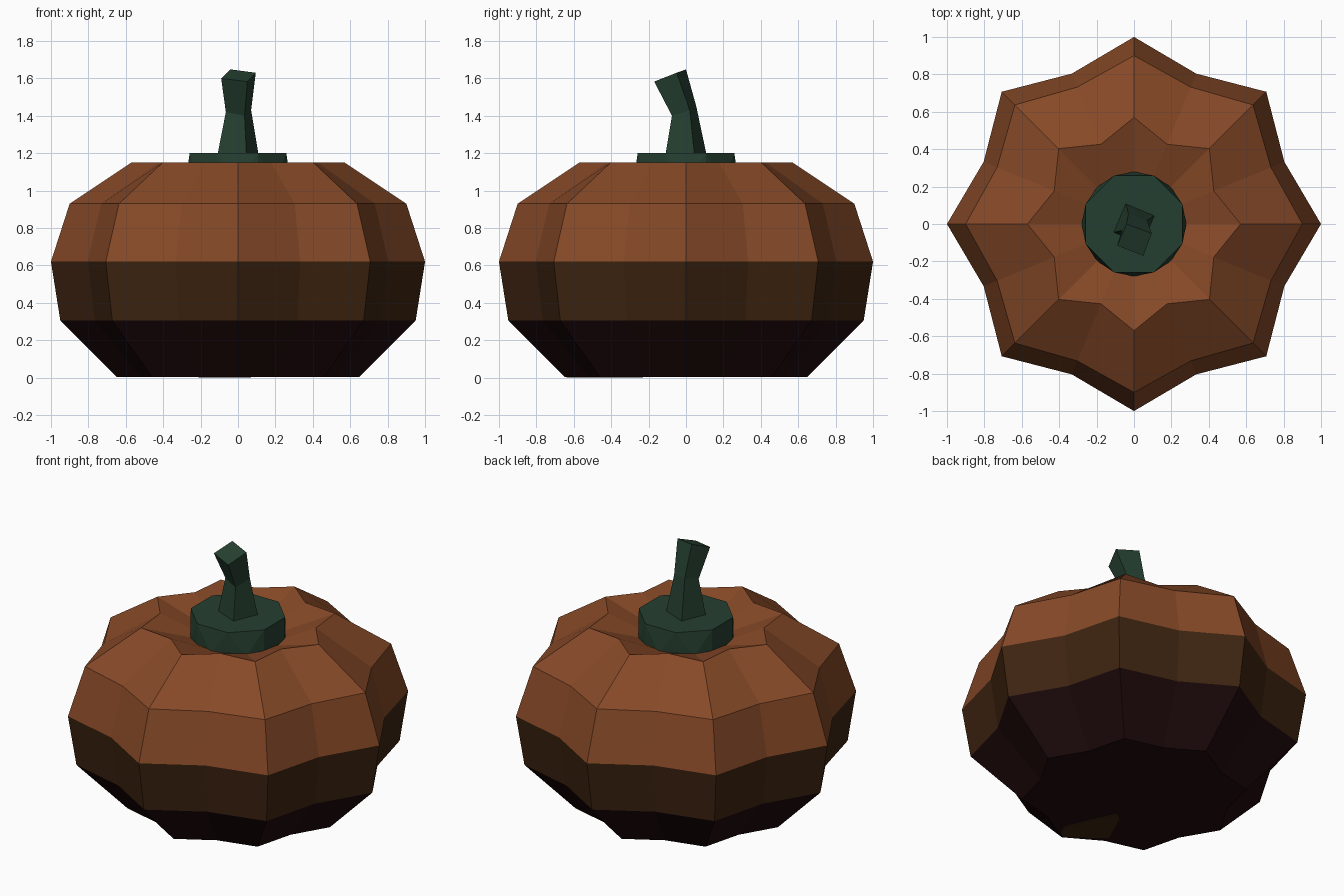
import bpy, bmesh, math
from mathutils import Vector

if "Cube" in bpy.data.objects:
    bpy.data.objects.remove(bpy.data.objects["Cube"])


def srgb(r, g, b):
    def lin(c):
        c /= 255
        return c / 12.92 if c <= 0.04045 else ((c + 0.055) / 1.055) ** 2.4
    return (lin(r), lin(g), lin(b), 1)


def material(name, rgb):
    m = bpy.data.materials.new(name)
    m.diffuse_color = srgb(*rgb)
    m.use_nodes = True
    m.node_tree.nodes["Principled BSDF"].inputs["Base Color"].default_value = m.diffuse_color
    return m


orange = material("burnt_orange", (134, 73, 39))
brown = material("dark_brown", (62, 36, 16))
black = material("blackish_red", (31, 10, 12))
green = material("dark_green", (37, 63, 48))


def finish(name, bm, mats):
    bmesh.ops.recalc_face_normals(bm, faces=bm.faces[:])
    mesh = bpy.data.meshes.new(name)
    bm.to_mesh(mesh)
    bm.free()
    for m in mats:
        mesh.materials.append(m)
    ob = bpy.data.objects.new(name, mesh)
    bpy.context.collection.objects.link(ob)
    return ob


def loft(rings):
    # join point rings with quads and cap both ends
    bm = bmesh.new()
    loops = [[bm.verts.new(p) for p in ring] for ring in rings]
    n = len(loops[0])
    for a, b in zip(loops, loops[1:]):
        for i in range(n):
            j = (i + 1) % n
            bm.faces.new((a[i], a[j], b[j], b[i]))
    bm.faces.new(loops[0][::-1])
    bm.faces.new(loops[-1])
    return bm


def ring(r, z, n, valley=1.0, turn=0.0):
    pts = []
    for i in range(n):
        a = 2 * math.pi * i / n + turn
        k = r * (valley if i % 2 else 1)
        pts.append((k * math.cos(a), k * math.sin(a), z))
    return pts


# ribbed pumpkin body: ridge radius, height, valley ratio
profile = [(0.65, 0.004, 0.87), (0.95, 0.305, 0.87), (1.0, 0.62, 0.87),
           (0.90, 0.93, 0.88), (0.57, 1.15, 0.81), (0.26, 1.06, 1.0)]
bm = loft([ring(r, z, 16, v) for r, z, v in profile])
for f in bm.faces:
    z = f.calc_center_median().z
    f.material_index = 0 if z > 0.62 else 1 if z > 0.305 else 2
finish("pumpkin_body", bm, [orange, brown, black])

# pale patch on the underside
patch = [(0.05, -0.60), (0.07, -0.54), (-0.07, -0.23),
         (-0.115, -0.265), (-0.21, -0.48), (0.0, -0.64)]
finish("underside_patch", loft([[(x, y, z) for x, y in patch] for z in (0, 0.005)]), [brown])

# stem collar: octagon top over a sixteen-sided base
bm = bmesh.new()
for p in ring(0.28, 1.2, 8, 1, math.pi / 8) + ring(0.28, 1.05, 16):
    bm.verts.new(p)
bmesh.ops.convex_hull(bm, input=bm.verts[:])
bmesh.ops.dissolve_limit(bm, angle_limit=0.01, verts=bm.verts[:], edges=bm.edges[:])
finish("stem_collar", bm, [green])

# bent square stem
finish("stem", loft([
    [(-0.045, 0.11, 1.19), (0.11, 0.045, 1.19), (0.045, -0.11, 1.19), (-0.11, -0.045, 1.19)],
    [(-0.03, 0.055, 1.45), (0.07, 0.02, 1.43), (0.035, -0.075, 1.40), (-0.065, -0.035, 1.42)],
    [(-0.04, 0.0, 1.648), (0.095, -0.05, 1.63), (0.05, -0.17, 1.583), (-0.09, -0.115, 1.60)],
]), [green])
